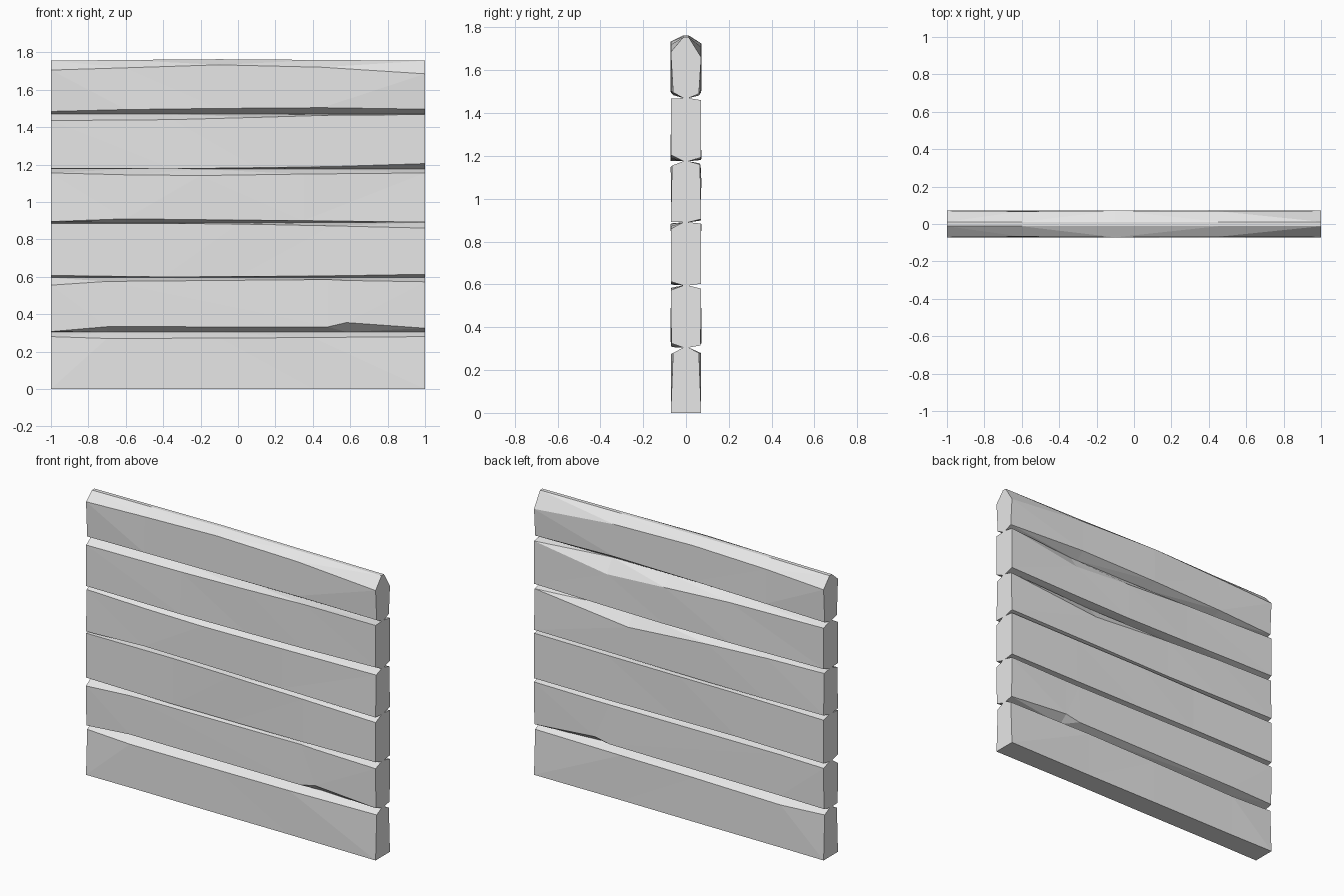
import bpy
import bmesh
import random

random.seed(4)
default_cube = bpy.data.objects.get("Cube")
if default_cube:
    bpy.data.objects.remove(default_cube, do_unlink=True)

MM = 0.001
HALF_DEPTH = 0.071   # outer face of the planks
SEAM = 0.012         # half thickness left inside a groove

grey = bpy.data.materials.new("plain grey")
grey.use_nodes = True
grey.diffuse_color = (0.8, 0.8, 0.8, 1)
grey.node_tree.nodes["Principled BSDF"].inputs["Base Color"].default_value = (0.8, 0.8, 0.8, 1)


def plank(name, bottom, top, stations, front_low, front_high, back_low, back_high,
          end_depths=(0.071, 0.071), crown=None):
    """Loft a bevelled section along x; bevel heights are in millimetres."""
    bm = bmesh.new()
    rings = []
    last = len(stations) - 1
    for i, x in enumerate(stations):
        crest = top + (crown[i] * MM if crown else 0)
        if i in (0, last):
            low, high = end_depths
        else:
            low = HALF_DEPTH + random.uniform(-0.004, 0.001)
            high = HALF_DEPTH + random.uniform(-0.004, 0.001)
        section = [
            (-SEAM, bottom),
            (-low, bottom + front_low[i] * MM),
            (-high, top - front_high[i] * MM),
            (-SEAM, crest),
            (SEAM, crest),
            (high, top - back_high[i] * MM),
            (low, bottom + back_low[i] * MM),
            (SEAM, bottom),
        ]
        rings.append([bm.verts.new((x, y, z)) for y, z in section])
    # Long sides, then the two sawn ends
    for a, b in zip(rings, rings[1:]):
        for j in range(len(a)):
            k = (j + 1) % len(a)
            bm.faces.new((a[j], a[k], b[k], b[j]))
    bm.faces.new(rings[0])
    bm.faces.new(rings[-1])
    bmesh.ops.triangulate(bm, faces=[f for f in bm.faces if len(f.verts) == 4])
    bmesh.ops.recalc_face_normals(bm, faces=bm.faces[:])
    mesh = bpy.data.meshes.new(name)
    bm.to_mesh(mesh)
    bm.free()
    mesh.materials.append(grey)
    obj = bpy.data.objects.new(name, mesh)
    bpy.context.collection.objects.link(obj)
    return obj


# Planks from the ground up; each seam forms a groove on both sides
flat = (0,) * 5
plank("bottom_plank", 0, 0.305, (-1, -0.7, -0.1, 0.4, 1),
      flat, (25, 35, 33, 30, 25), flat, (25, 40, 30, 25, 25), (0.071, 0.06))
plank("second_plank", 0.305, 0.595, (-1, -0.7, 0.48, 0.58, 1),
      (2, 28, 27, 50, 20), (40, 20, 10, 15, 22),
      (15, 20, 25, 45, 10), (20, 15, 20, 20, 15), (0.068, 0.071))
plank("third_plank", 0.595, 0.89, (-1, -0.4, 0, 0.5, 1),
      (12, 4, 6, 10, 18), (6, 5, 8, 18, 30),
      (10, 15, 12, 8, 8), (15, 10, 8, 8, 6), (0.071, 0.07))
plank("fourth_plank", 0.89, 1.175, (-1, -0.6, -0.2, 0.35, 1),
      (5, 20, 15, 10, 2), (20, 30, 34, 26, 20),
      (15, 10, 8, 12, 15), (10, 20, 40, 80, 15), (0.071, 0.065))
plank("fifth_plank", 1.175, 1.47, (-1, -0.35, 0.1, 0.5, 1),
      (4, 2, 8, 14, 30), (35, 30, 18, 6, 3),
      (20, 10, 6, 10, 18), (20, 35, 60, 85, 10))
plank("top_plank", 1.47, 1.755, (-1, -0.6, -0.1, 0.45, 1),
      (14, 24, 30, 34, 26), (50, 38, 22, 35, 70),
      (12, 25, 35, 40, 20), (65, 45, 30, 45, 95), (0.06, 0.071),
      crown=(0, 4, 8, 4, 0))
